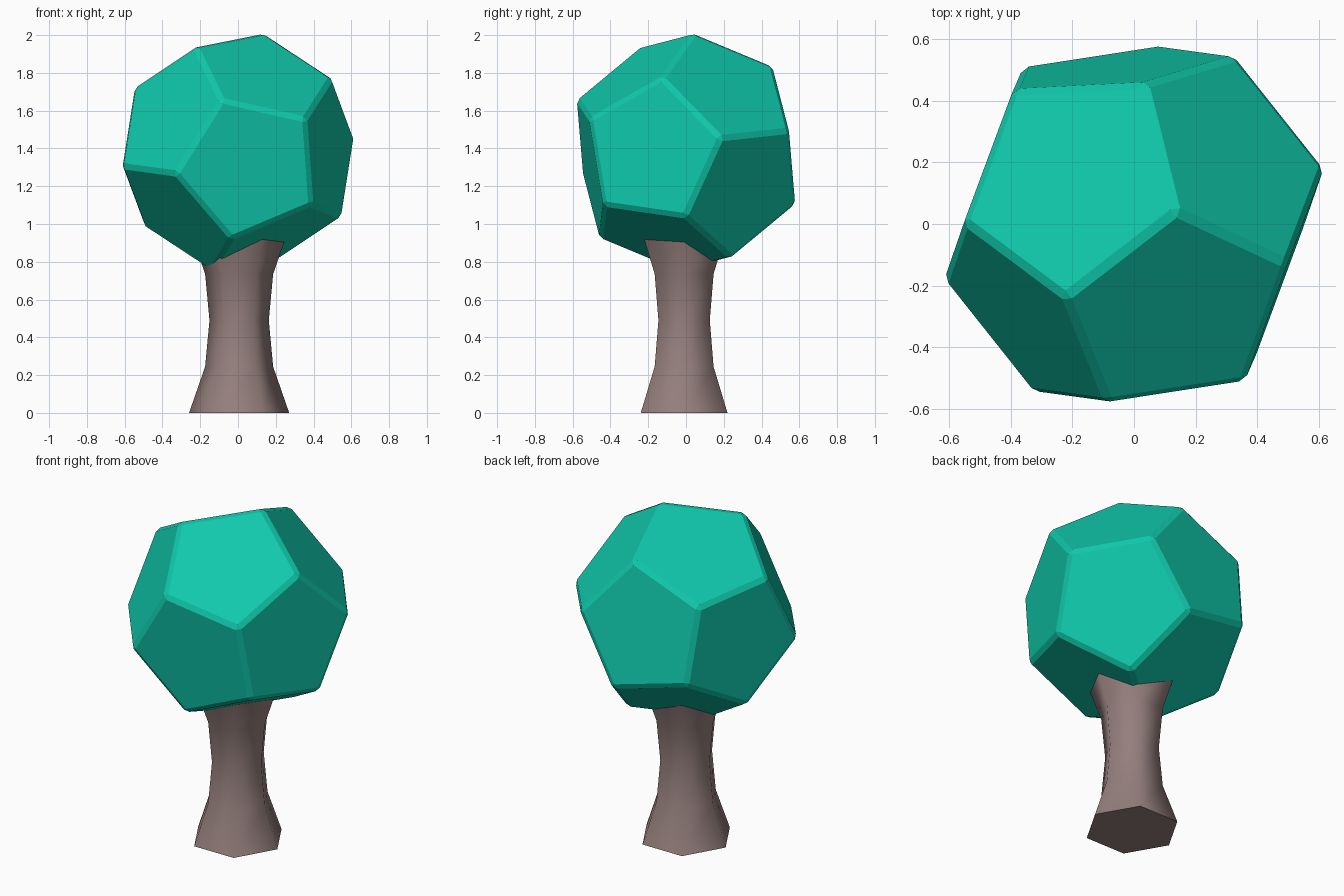
import bpy, bmesh, math
from mathutils import Vector, Matrix

cube = bpy.data.objects.get("Cube")
if cube:
    bpy.data.objects.remove(cube, do_unlink=True)


def material(name, rgb):
    mat = bpy.data.materials.new(name)
    mat.use_nodes = True
    mat.diffuse_color = (*rgb, 1)
    bsdf = mat.node_tree.nodes["Principled BSDF"]
    bsdf.inputs["Base Color"].default_value = (*rgb, 1)
    bsdf.inputs["Roughness"].default_value = 0.8
    return mat


def add_object(name, bm, mat, location):
    bmesh.ops.recalc_face_normals(bm, faces=bm.faces[:])
    mesh = bpy.data.meshes.new(name)
    bm.to_mesh(mesh)
    bm.free()
    mesh.materials.append(mat)
    obj = bpy.data.objects.new(name, mesh)
    obj.location = location
    bpy.context.collection.objects.link(obj)
    return obj


def frame(axis, side):
    """Right-handed axes with z along axis and x leaning towards side."""
    z = axis.normalized()
    x = (side - z * side.dot(z)).normalized()
    return Matrix((x, z.cross(x), z)).transposed()


leaf_green = material("leaf_green", (0.005, 0.58, 0.41))
bark_brown = material("bark_brown", (0.30, 0.215, 0.205))

# Foliage: dodecahedron made as the dual of an icosahedron, tilted and bevelled
ico = bmesh.new()
bmesh.ops.create_icosphere(ico, subdivisions=1, radius=1)
ico.faces.ensure_lookup_table()
first = ico.faces[0]
source = frame(first.calc_center_median(), first.verts[0].co)
front, side, under = (Vector(v) for v in
                      ((0.116, -0.98, -0.155), (0.94, -0.344, 0.02), (0.377, -0.267, -0.887)))
turn = frame(front + side + under, front) @ source.transposed()

crown = bmesh.new()
for f in ico.faces:
    crown.verts.new(turn @ f.calc_center_median().normalized() * 0.65)
ico.free()
bmesh.ops.convex_hull(crown, input=crown.verts[:])
bmesh.ops.dissolve_limit(crown, angle_limit=math.radians(5),
                         verts=crown.verts[:], edges=crown.edges[:])
bmesh.ops.bevel(crown, geom=crown.edges[:], offset=0.02, offset_type='OFFSET',
                segments=1, profile=0.5, affect='EDGES')
add_object("foliage", crown, leaf_green, (0, 0, 1.38))

# Trunk: waisted six-sided column
SIDES = 6
profile = [(0.265, 0), (0.18, 0.245), (0.157, 0.49), (0.18, 0.735), (0.265, 0.98)]
trunk = bmesh.new()
rings = [[trunk.verts.new((r * math.cos(math.tau * i / SIDES),
                           r * math.sin(math.tau * i / SIDES), z)) for i in range(SIDES)]
         for r, z in profile]
for low, high in zip(rings, rings[1:]):
    for i in range(SIDES):
        j = (i + 1) % SIDES
        trunk.faces.new((low[i], low[j], high[j], high[i])).smooth = True
for ring in (rings[0], rings[-1]):
    cap = trunk.faces.new(ring)
    for e in cap.edges:
        e.smooth = False
add_object("trunk", trunk, bark_brown, (0.006, -0.01, 0))
